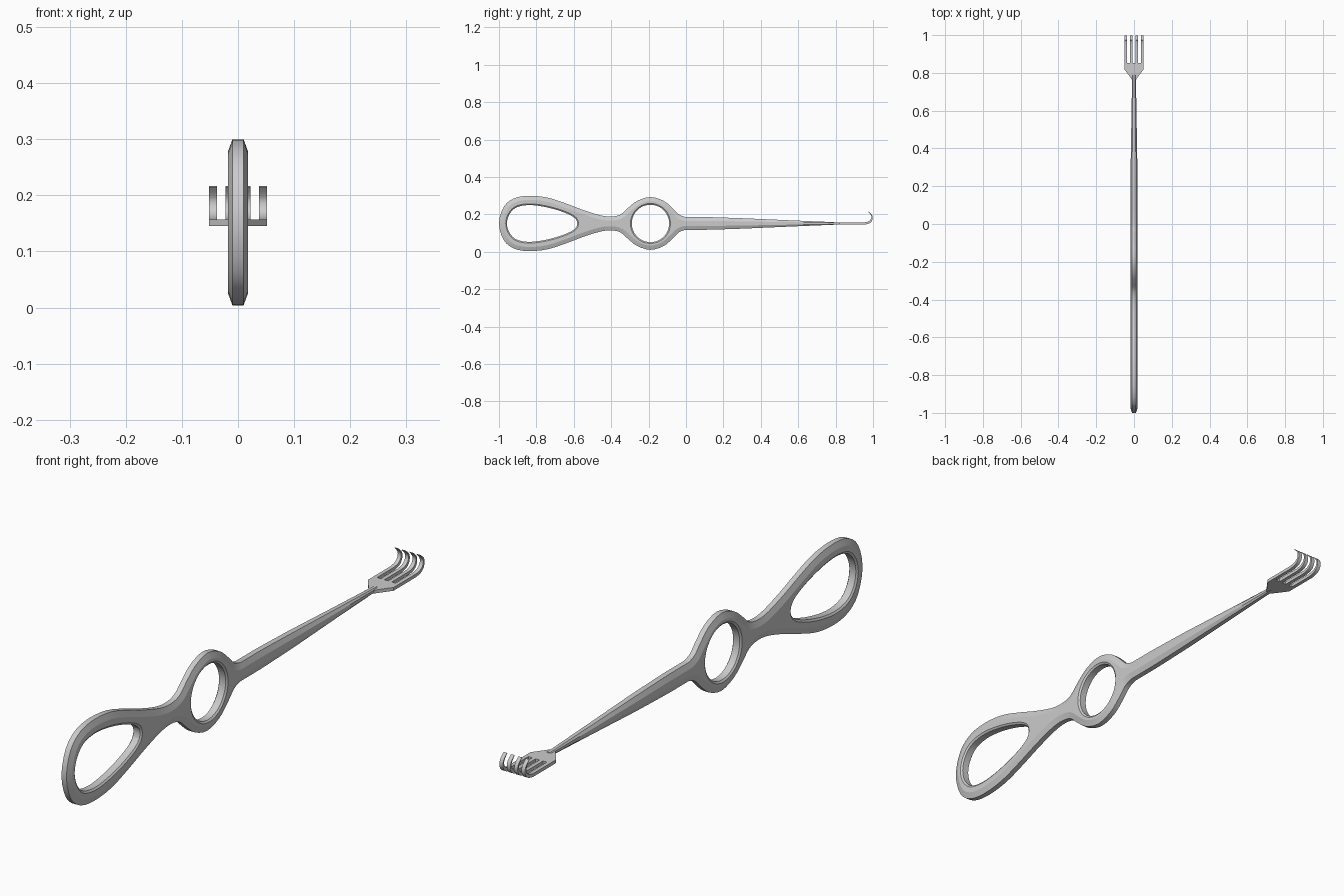
import bpy, bmesh, math
from mathutils import Vector

if "Cube" in bpy.data.objects:
    bpy.data.objects.remove(bpy.data.objects["Cube"])

ZC = 0.152  # height of the long axis


def finish(bm, name, angle):
    bmesh.ops.recalc_face_normals(bm, faces=bm.faces)
    me = bpy.data.meshes.new(name)
    bm.to_mesh(me)
    bm.free()
    ob = bpy.data.objects.new(name, me)
    bpy.context.collection.objects.link(ob)
    bpy.ops.object.select_all(action='DESELECT')
    ob.select_set(True)
    bpy.context.view_layer.objects.active = ob
    bpy.ops.object.shade_smooth_by_angle(angle=math.radians(angle))
    return ob


def spline(pts, steps=3, closed=False):
    """Catmull-Rom through 2D points."""
    p = [Vector(q) for q in pts]
    n = len(p)
    out = []
    for i in range(n if closed else n - 1):
        if closed:
            a, b, c, d = (p[(i + k) % n] for k in (-1, 0, 1, 2))
        else:
            a, b, c, d = p[max(i - 1, 0)], p[i], p[i + 1], p[min(i + 2, n - 1)]
        for s in range(steps):
            t = s / steps
            out.append(0.5 * (2 * b + (c - a) * t + (2 * a - 5 * b + 4 * c - d) * t * t
                              + (3 * b - a - 3 * c + d) * t ** 3))
    if not closed:
        out.append(p[-1])
    return out


def offset(loop, dist):
    """Move each point along its loop normal by dist(point)."""
    n = len(loop)
    res = []
    for i, q in enumerate(loop):
        e1 = (q - loop[i - 1]).normalized()
        e2 = (loop[(i + 1) % n] - q).normalized()
        t = (e1 + e2).normalized()
        res.append(q + Vector((t.y, -t.x)) * dist(q))
    return res


# ---- handle and shaft: chamfered outline with two finger holes ----
upper = [(-0.40, 0.037), (-0.46, 0.044), (-0.55, 0.072), (-0.64, 0.106), (-0.74, 0.138),
         (-0.84, 0.148), (-0.92, 0.134), (-0.975, 0.088), (-1.0, 0.0)]
lower = [(y, -z) for y, z in reversed(upper[:-1])]
ring = [(-0.35, 0.048), (-0.31, 0.083), (-0.26, 0.121), (-0.19, 0.141), (-0.12, 0.121),
        (-0.07, 0.080), (-0.035, 0.046), (0.0, 0.034)]
body = spline(list(reversed(ring)) + upper + lower + [(y, -z) for y, z in ring])
shaft = [(0.10, -0.034), (0.15, -0.033), (0.30, -0.028), (0.55, -0.017), (0.79, -0.007)]
outline = body + [Vector(q) for q in shaft] + [Vector((y, -z)) for y, z in reversed(shaft)]

drop = [(-0.70, 0.075), (-0.78, 0.093), (-0.85, 0.098), (-0.91, 0.084), (-0.945, 0.047)]
teardrop = spline([(-0.582, 0), (-0.592, 0.026), (-0.63, 0.050)] + drop + [(-0.957, 0)]
                  + [(y, -z) for y, z in reversed(drop)]
                  + [(-0.63, -0.050), (-0.592, -0.026)], 3, True)
circle = [Vector((-0.19 + 0.1 * math.cos(a), 0.1 * math.sin(a)))
          for a in (i * math.tau / 36 for i in range(36))]


def edge_inset(q):
    return -min(0.022, 0.6 * abs(q.y)) if q.x > -0.05 else -0.022


def taper(y):
    return 1.0 if y < 0.3 else 1.0 - 0.45 * (y - 0.3) / 0.49


bm = bmesh.new()
caps = ([], [])
loops = [(outline, offset(outline, edge_inset)),
         (teardrop, offset(teardrop, lambda q: 0.007)),
         (circle, offset(circle, lambda q: 0.007))]
for k, (wall, face) in enumerate(loops):
    mid = 0.010 if k == 0 else 0.013
    rows = []
    for lp, x in ((face, -0.018), (wall, -mid), (wall, mid), (face, 0.018)):
        rows.append([bm.verts.new((x * taper(q.x), q.x, ZC + q.y)) for q in lp])
    n = len(wall)
    for a, b in zip(rows, rows[1:]):
        for i in range(n):
            j = (i + 1) % n
            bm.faces.new((a[i], a[j], b[j], b[i]))
    for cap, row in zip(caps, (rows[0], rows[3])):
        cap += [bm.edges.get((row[i], row[(i + 1) % n])) for i in range(n)]
for cap, nx in zip(caps, (-1, 1)):
    bmesh.ops.triangle_fill(bm, edges=cap, use_beauty=True, normal=(nx, 0, 0))
finish(bm, "handle_and_shaft", 16)

# ---- flared plate at the shaft tip ----
HALF = 0.0515
bm = bmesh.new()
plan = [(-0.011, 0.765), (0.011, 0.765), (HALF, 0.82), (HALF, 0.852), (-HALF, 0.852), (-HALF, 0.82)]
base = bm.faces.new([bm.verts.new((x, y, 0.145)) for x, y in plan])
ext = bmesh.ops.extrude_face_region(bm, geom=[base])
bmesh.ops.translate(bm, vec=(0, 0, 0.012),
                    verts=[v for v in ext["geom"] if isinstance(v, bmesh.types.BMVert)])
finish(bm, "fork_plate", 20)

# ---- four curved tines ----
path = [Vector((0.85, 0.151))] + spline([(0.950, 0.151), (0.974, 0.156), (0.989, 0.167),
                                         (0.9945, 0.182), (0.991, 0.198), (0.973, 0.216)], 2)
W = 0.014
for k in range(4):
    x0 = -HALF + k * (2 * HALF - W) / 3
    bm = bmesh.new()
    rows = []
    for i, q in enumerate(path):
        t = (path[min(i + 1, len(path) - 1)] - path[max(i - 1, 0)]).normalized()
        nrm = Vector((-t.y, t.x))
        h = 0.006 - 0.005 * max(0, i - 4) / (len(path) - 5)
        a, b = q + nrm * h, q - nrm * h
        rows.append([bm.verts.new(c) for c in ((x0, a.x, a.y), (x0 + W, a.x, a.y),
                                               (x0 + W, b.x, b.y), (x0, b.x, b.y))])
    for a, b in zip(rows, rows[1:]):
        for i in range(4):
            j = (i + 1) % 4
            bm.faces.new((a[i], a[j], b[j], b[i]))
    bm.faces.new(rows[0])
    bm.faces.new(rows[-1])
    finish(bm, f"tine_{k + 1}", 35)
